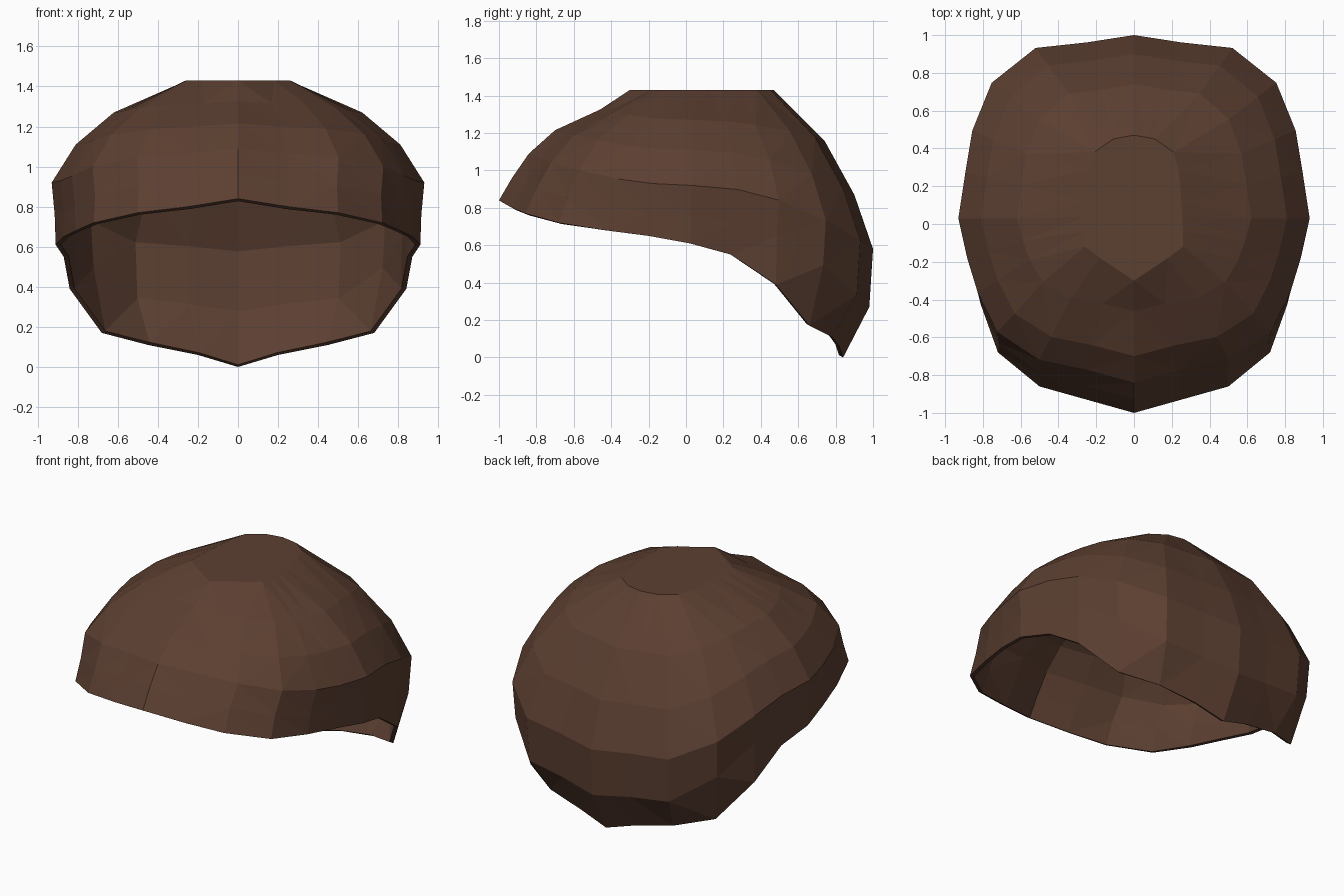
import bpy
import bmesh

# Remove the default cube only
cube = bpy.data.objects.get("Cube")
if cube:
    bpy.data.objects.remove(cube, do_unlink=True)

# One brown material for the whole shell
brown = bpy.data.materials.new("dark brown")
brown.use_nodes = True
colour = (0.107, 0.05, 0.031, 1.0)
brown.diffuse_color = colour
brown.node_tree.nodes["Principled BSDF"].inputs["Base Color"].default_value = colour

# Lower opening of the left half, front centre to back centre
rim = [(0, -1, .84), (.25, -.93, .8), (.5, -.86, .77), (.72, -.68, .72),
       (.81, -.43, .68), (.87, -.2, .65), (.91, .02, .61), (.87, .24, .55),
       (.84, .48, .39), (.68, .66, .17), (.45, .78, .11), (.2, .82, .06),
       (0, .84, 0)]

# Plan outline of the dome, scaled to unit half-width and half-length
outline = [(0, -1), (.27, -.92), (.54, -.86), (.78, -.69), (.89, -.45),
           (.95, -.24), (1, 0), (.96, .25), (.92, .48), (.81, .74),
           (.56, .93), (.27, .96), (0, 1)]

# Flat crown outline
crown = [(0, -.3), (.09, -.24), (.18, -.18), (.26, -.12), (.26, -.04),
         (.255, .04), (.25, .12), (.245, .2), (.235, .29), (.21, .38),
         (.11, .45), (.06, .46), (0, .47)]
CROWN_Z = 1.43
MID_Y = .03

# Dome levels: (front y, z), (side x, z), (back y, z)
levels = [((-.93, .96), (.915, .76), (.98, .27)),
          ((-.84, 1.09), (.93, .92), (1.0, .58)),
          ((-.70, 1.215), (.81, 1.11), (.90, .87)),
          ((-.46, 1.325), (.62, 1.27), (.74, 1.16))]


def dome_point(u, v, front, side, back):
    """Place one outline point on a level, tilting it from side to end."""
    end = front if v < 0 else back
    y = MID_Y + abs(v) * (end[0] - MID_Y)
    z = side[1] + (end[1] - side[1]) * v * v
    return (u * side[0], y, z)


rings = [rim]
rings += [[dome_point(u, v, *level) for u, v in outline] for level in levels]
rings.append([(x, y, CROWN_Z) for x, y in crown])

# Loft the left half and close the crown
bm = bmesh.new()
verts = [[bm.verts.new(p) for p in ring] for ring in rings]
for low, high in zip(verts, verts[1:]):
    for c in range(len(rim) - 1):
        bm.faces.new((low[c], low[c + 1], high[c + 1], high[c]))
bm.faces.new(verts[-1])

# Split the bent panels into flat facets
bmesh.ops.triangulate(bm, faces=[f for f in bm.faces if len(f.verts) == 4])

mesh = bpy.data.meshes.new("cap_shell")
bm.to_mesh(mesh)
bm.free()
mesh.materials.append(brown)
shell = bpy.data.objects.new("cap_shell", mesh)
bpy.context.collection.objects.link(shell)

# Mirror to the right half, then give the shell its thin wall
mirror = shell.modifiers.new("mirror", "MIRROR")
mirror.use_axis[0] = True
mirror.use_clip = True
wall = shell.modifiers.new("wall", "SOLIDIFY")
wall.thickness = .025
wall.offset = -1
